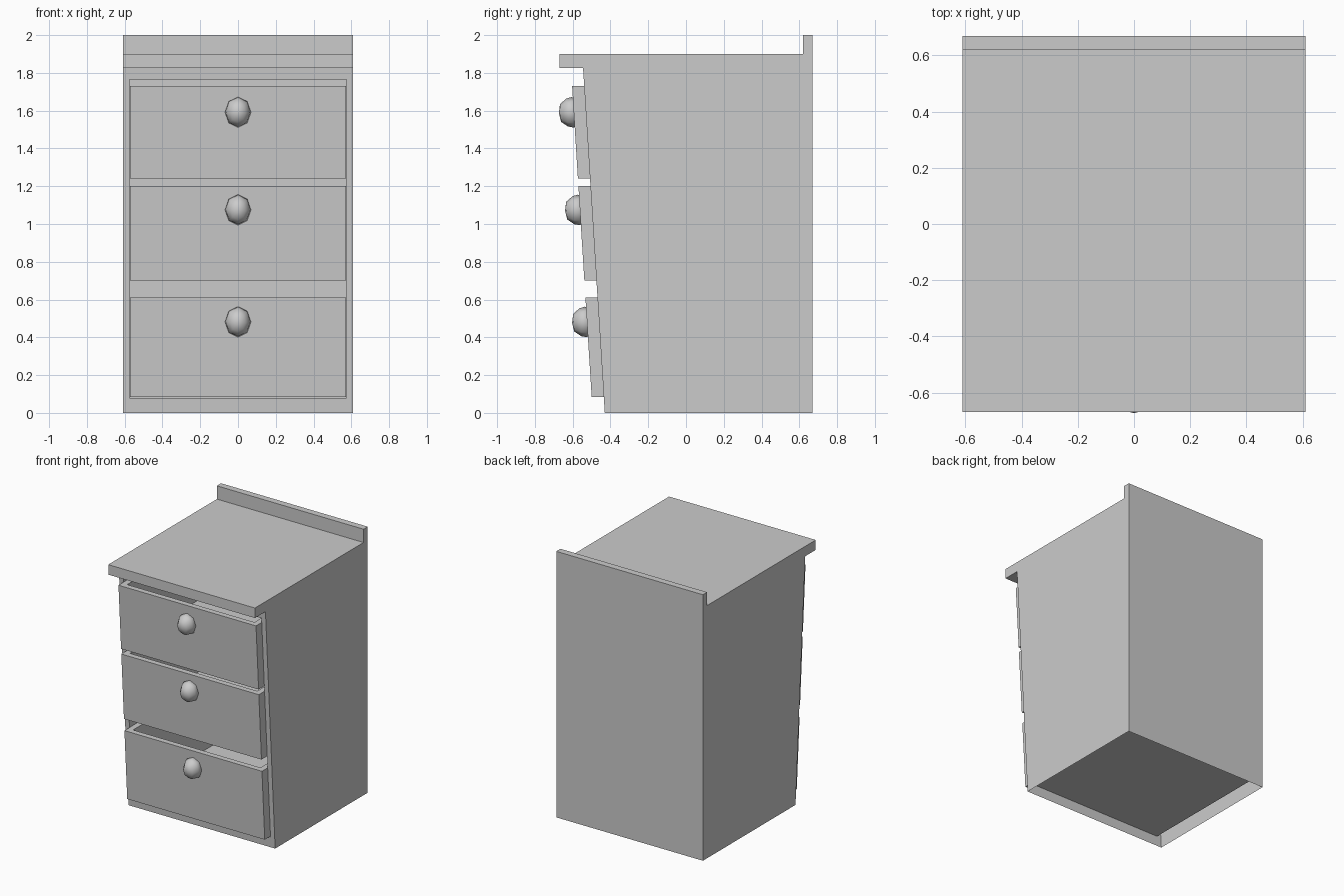
import bpy, bmesh, math
from mathutils import Matrix

if "Cube" in bpy.data.objects:
    bpy.data.objects.remove(bpy.data.objects["Cube"])

SLOPE = (-0.545 + 0.43) / 1.825      # lean of the front plane


def front_y(z, offset=0.0):
    return -0.43 + SLOPE * z - offset


def finish(bm, name, smooth=False):
    bmesh.ops.recalc_face_normals(bm, faces=bm.faces)
    me = bpy.data.meshes.new(name)
    bm.to_mesh(me)
    bm.free()
    for p in me.polygons:
        p.use_smooth = smooth
    ob = bpy.data.objects.new(name, me)
    bpy.context.collection.objects.link(ob)
    return ob


def ring(bm, pts, x):
    return [bm.verts.new((x, y, z)) for y, z in pts]


# Cabinet shell: side profile with overhanging top and back lip, open underneath
bm = bmesh.new()
profile = [(front_y(0), 0), (front_y(1.825), 1.825), (-0.67, 1.825), (-0.67, 1.90),
           (0.62, 1.90), (0.62, 2.0), (0.67, 2.0), (0.67, 0)]
left, right = ring(bm, profile, -0.61), ring(bm, profile, 0.61)
bm.faces.new(left)
bm.faces.new(right)
for i in range(1, len(profile) - 1):
    bm.faces.new((left[i], left[i + 1], right[i + 1], right[i]))

# Front frame and the recess that holds the drawers
lo, hi, half, back = 0.08, 1.765, 0.575, 0.63
corners = [(-half, lo), (half, lo), (half, hi), (-half, hi)]
outer = [left[0], right[0], right[1], left[1]]
opening = [bm.verts.new((x, front_y(z), z)) for x, z in corners]
rear = [bm.verts.new((x, back, z)) for x, z in corners]
for i in range(4):
    j = (i + 1) % 4
    bm.faces.new((outer[i], outer[j], opening[j], opening[i]))
    bm.faces.new((opening[i], opening[j], rear[j], rear[i]))
bm.faces.new(rear)
finish(bm, "cabinet_body")


# Drawer: slanted front, open-topped box behind it
def drawer(name, z0, z1):
    bm = bmesh.new()
    pts = [(front_y(z0, 0.064), z0), (front_y(z1, 0.064), z1), (0.58, z1), (0.58, z0)]
    a, b = ring(bm, pts, -0.572), ring(bm, pts, 0.572)
    bm.faces.new(a)
    bm.faces.new(b)
    for i in range(4):
        j = (i + 1) % 4
        f = bm.faces.new((a[i], a[j], b[j], b[i]))
        if i == 1:
            top = f
    bmesh.ops.recalc_face_normals(bm, faces=bm.faces)
    bmesh.ops.inset_region(bm, faces=[top], thickness=0.06)
    ext = bmesh.ops.extrude_discrete_faces(bm, faces=[top])
    depth = z1 - z0 - 0.05
    bmesh.ops.translate(bm, verts=ext["faces"][0].verts, vec=(0, 0, -depth))
    # keep the inner front wall parallel to the slanted front
    for v in ext["faces"][0].verts:
        if v.co.y < 0:
            v.co.y -= SLOPE * depth
    finish(bm, name)


# Knob: eight-sided lathe
def knob(name, z):
    bm = bmesh.new()
    rings = []
    for r, d in [(0.06, -0.02), (0.081, 0.005), (0.074, 0.035), (0.047, 0.07)]:
        rings.append([bm.verts.new((0.85 * r * math.cos(k * math.pi / 4), -d,
                                    r * math.sin(k * math.pi / 4))) for k in range(8)])
    tip = bm.verts.new((0, -0.079, 0))
    for k in range(8):
        j = (k + 1) % 8
        for p, q in zip(rings, rings[1:]):
            bm.faces.new((p[k], p[j], q[j], q[k]))
        bm.faces.new((rings[-1][k], rings[-1][j], tip))
    bm.faces.new(rings[0])
    ob = finish(bm, name, smooth=True)
    ob.matrix_world = (Matrix.Translation((0, front_y(z, 0.064), z))
                       @ Matrix.Rotation(math.atan(-SLOPE), 4, 'X'))


for label, z0, z1, kz in [("bottom", 0.083, 0.61, 0.482),
                          ("middle", 0.70, 1.20, 1.075),
                          ("top", 1.24, 1.73, 1.592)]:
    drawer(label + "_drawer", z0, z1)
    knob(label + "_knob", kz)
